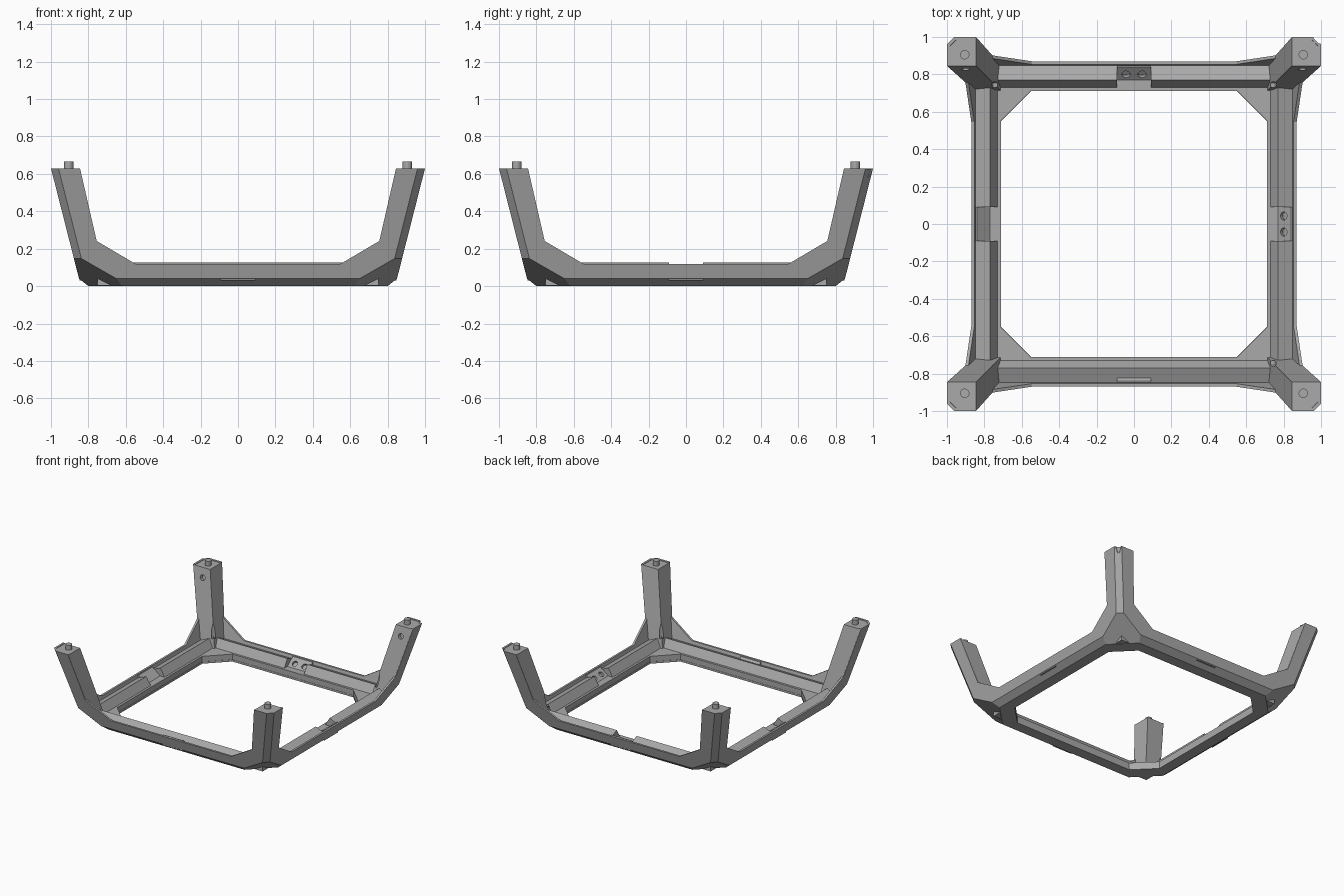
import bpy, bmesh, math
from mathutils import Matrix, Vector

cube = bpy.data.objects.get("Cube")
if cube:
    bpy.data.objects.remove(cube, do_unlink=True)

grey = bpy.data.materials.new("plain grey")
grey.use_nodes = True
grey.diffuse_color = (0.4, 0.4, 0.4, 1)
grey.node_tree.nodes["Principled BSDF"].inputs["Base Color"].default_value = (0.4, 0.4, 0.4, 1)

TOP = 0.63
LEAN = 0.254
SIGNS = (-1, 1)


def turn(k):
    return Matrix.Rotation(k * math.pi / 2, 4, 'Z')


def finish(bm, name, matrix=None):
    if matrix:
        bm.transform(matrix)
    bmesh.ops.recalc_face_normals(bm, faces=bm.faces)
    mesh = bpy.data.meshes.new(name)
    bm.to_mesh(mesh)
    bm.free()
    mesh.materials.append(grey)
    ob = bpy.data.objects.new(name, mesh)
    bpy.context.collection.objects.link(ob)
    return ob


def clip(bm, planes):
    """Keep the part where n.p <= d for every plane, and cap the cuts."""
    for n, d in planes:
        n = Vector(n)
        bmesh.ops.bisect_plane(bm, geom=bm.verts[:] + bm.edges[:] + bm.faces[:], dist=1e-6,
                               plane_co=n * (d / n.length_squared), plane_no=n, clear_outer=True)
        rim = [e for e in bm.edges if e.is_boundary]
        if rim:
            bmesh.ops.holes_fill(bm, edges=rim, sides=0)


def convex(name, planes, matrix=None):
    bm = bmesh.new()
    bmesh.ops.create_cube(bm, size=4)
    clip(bm, planes)
    return finish(bm, name, matrix)


def prism(name, points, lo, hi, matrix=None):
    """Extrude an (x, z) outline along y."""
    bm = bmesh.new()
    face = bm.faces.new([bm.verts.new((x, lo, z)) for x, z in points])
    out = bmesh.ops.extrude_face_region(bm, geom=[face])
    verts = [v for v in out["geom"] if isinstance(v, bmesh.types.BMVert)]
    bmesh.ops.translate(bm, verts=verts, vec=(0, hi - lo, 0))
    return finish(bm, name, matrix)


def cylinder(name, centre, axis, radius, depth, matrix=None):
    bm = bmesh.new()
    aim = Vector(axis).to_track_quat('Z', 'Y').to_matrix().to_4x4()
    bmesh.ops.create_cone(bm, cap_ends=True, segments=20, radius1=radius, radius2=radius,
                          depth=depth, matrix=Matrix.Translation(centre) @ aim)
    return finish(bm, name, matrix)


def cut(ob, cutters):
    for c in cutters:
        mod = ob.modifiers.new("cut", 'BOOLEAN')
        mod.operation, mod.solver, mod.object = 'DIFFERENCE', 'EXACT', c
    bpy.context.view_layer.update()
    deps = bpy.context.evaluated_depsgraph_get()
    mesh = bpy.data.meshes.new_from_object(ob.evaluated_get(deps))
    ob.modifiers.clear()
    ob.data = mesh
    for c in cutters:
        bpy.data.objects.remove(c, do_unlink=True)


def hull(inset, top):
    """Planes of the flared outer body, moved inward by inset."""
    planes = [((0, 0, -1), 0), ((0, 0, 1), top + inset)]
    for s in SIGNS:
        planes += [((s, 0, -LEAN), 0.84), ((0, s, -LEAN), 0.84),
                   ((s, 0, -1.25), 0.80), ((0, s, -1.25), 0.80)]
        for t in SIGNS:
            planes += [((s, t, -2 * LEAN), 1.64), ((s, t, -2), 1.42)]
    return [(n, d - inset * Vector(n).length) for n, d in planes]


# Thin outer wall, cut to a wide U on each side and open below
wall = convex("outer_wall", hull(0, TOP))
half = [(0.545, 0.117), (0.757, 0.242), (0.852, 0.66), (0.852, 1.2)]
u_shape = half + [(-x, z) for x, z in reversed(half)]
opening = [((0, 0, 1), 1), ((0, 0, -1), 1)]
for s in SIGNS:
    opening += [((s, 0, 0), 0.71), ((0, s, 0), 0.71)]
    opening += [((s, t, 0), 1.26) for t in SIGNS]
cut(wall, [convex("wall_cutter", hull(0.016, 1.2)), convex("floor_cutter", opening)]
    + [prism("side_cutter", u_shape, -2, 2, turn(k)) for k in range(2)])

# Ridged beams joined as a square ring
profile = [(0.85, 0.09), (0.77, 0.125), (0.73, 0.06), (0.712, 0.06),
           (0.712, 0.002), (0.795, 0.002), (0.84, 0.04)]
bm = bmesh.new()
rings = [[bm.verts.new((r * x, r * y, z)) for r, z in profile]
         for x, y in ((1, 1), (-1, 1), (-1, -1), (1, -1))]
for i in range(4):
    a, b = rings[i], rings[(i + 1) % 4]
    for j in range(len(profile)):
        m = (j + 1) % len(profile)
        bm.faces.new((a[j], a[m], b[m], b[j]))
corner_planes = [p for p in hull(0.004, TOP) if p[0][0] and p[0][1]]
clip(bm, corner_planes)
beams = finish(bm, "beam_ring")
notch = [(-0.09, 0.055), (0.09, 0.055), (0.09, 0.3), (-0.09, 0.3)]
cut(beams, [prism("notch_cutter", notch, 0.722, 0.9, turn(k)) for k in range(4)])

# Slanted mounting tabs with two screw holes
tab_shape = [(0.715, 0.03), (0.715, 0.06), (0.77, 0.06),
             (0.84, 0.115), (0.848, 0.115), (0.848, 0.03)]
for k in range(4):
    tab = prism("mounting_tab", tab_shape, -0.09, 0.09, turn(k))
    cut(tab, [cylinder("screw_cutter", (0.80, s * 0.043, 0.084), (-0.055, 0, 0.07), 0.022, 0.04, turn(k))
              for s in SIGNS])

# Corner legs, gussets and pegs
leg_planes = hull(0.004, TOP - 0.004) + [((-1, 0, 0.23), -0.70), ((0, -1, 0.23), -0.70)]
gusset_planes = [((-1, -1, 0), -1.262), ((1, 0, 0), 0.75), ((0, 1, 0), 0.75),
                 ((0, 0, 1), 0.06), ((0, 0, -1), -0.002)]
for sx in SIGNS:
    for sy in SIGNS:
        flip = Matrix.Diagonal((sx, sy, 1, 1))
        leg = convex("corner_leg", leg_planes, flip)
        cut(leg, [cylinder("leg_hole_cutter", (0.90, 0.828, 0.55), (0, 1, -0.23), 0.022, 0.06, flip),
                  cylinder("base_hole_cutter", (0.745, 0.745, 0.2), (0, 0, 1), 0.016, 0.2, flip)])
        convex("corner_gusset", gusset_planes, flip)
        cylinder("locating_peg", (0.905, 0.905, 0.635), (0, 0, 1), 0.025, 0.06, flip)

# Small key notch on one leg top
key = [((-1, 0, 0), -0.96), ((0, -1, 0), -0.965), ((0, 0, -1), -0.58)]
cut(wall, [convex("key_cutter", key)])
